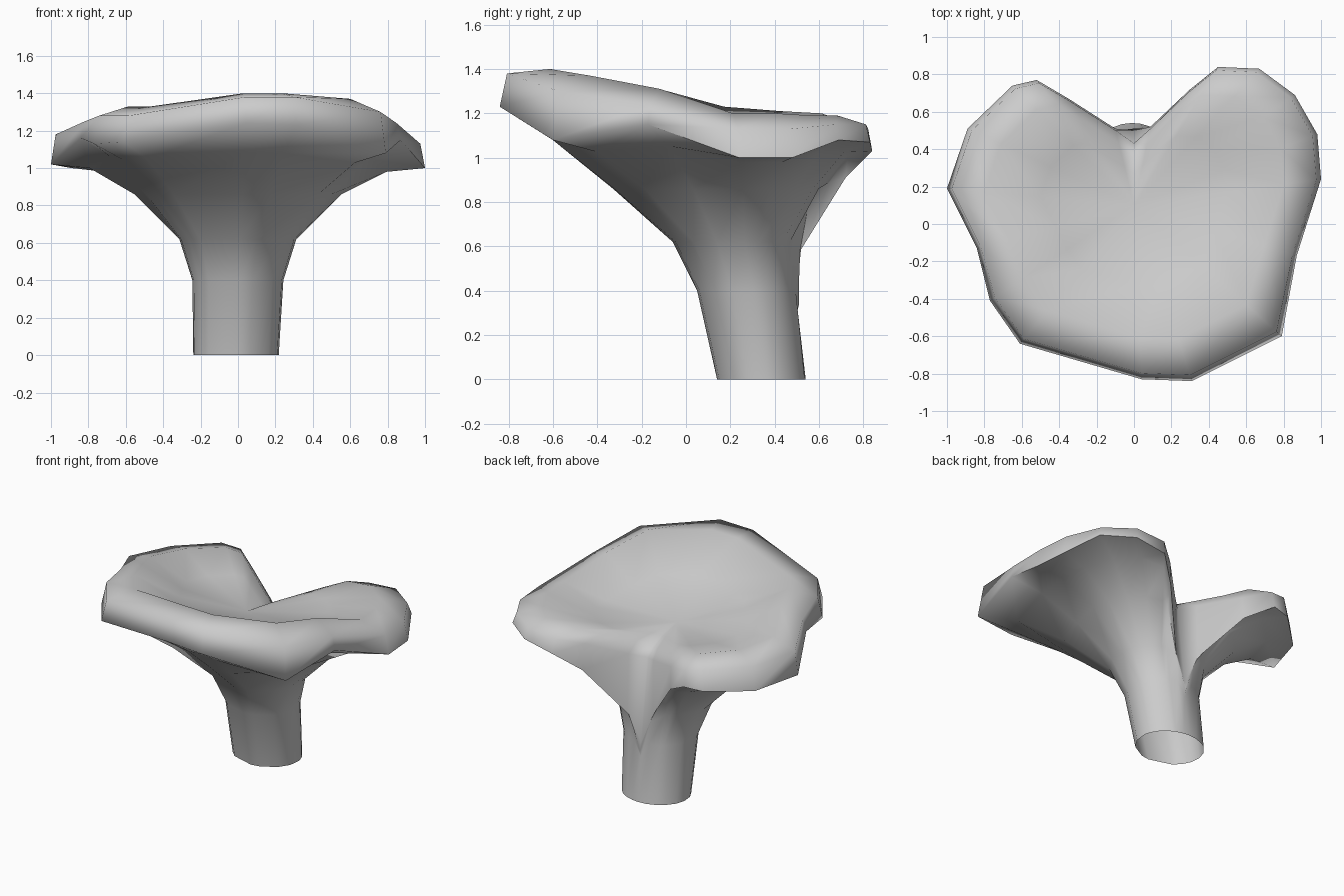
import bpy, bmesh, math

if "Cube" in bpy.data.objects:
    bpy.data.objects.remove(bpy.data.objects["Cube"])

# Cap rim seen from above, clockwise from the back notch: x, y, lower edge z, upper edge z
RIM = [
    (0.00, 0.44, 0.40, 0.97), (0.09, 0.52, 0.60, 1.00), (0.30, 0.72, 0.91, 1.09),
    (0.45, 0.84, 1.03, 1.13), (0.67, 0.83, 1.07, 1.15), (0.86, 0.69, 1.08, 1.15),
    (0.98, 0.48, 1.00, 1.13), (1.00, 0.24, 1.00, 1.13), (0.87, -0.17, 1.15, 1.24),
    (0.79, -0.60, 1.08, 1.30), (0.31, -0.84, 1.23, 1.38), (0.04, -0.83, 1.24, 1.38),
    (-0.61, -0.64, 1.14, 1.28), (-0.77, -0.41, 1.13, 1.28), (-0.84, -0.13, 1.16, 1.25),
    (-1.00, 0.19, 1.02, 1.18), (-0.89, 0.51, 1.00, 1.16), (-0.65, 0.74, 1.02, 1.16),
    (-0.52, 0.77, 1.03, 1.14), (-0.35, 0.67, 0.93, 1.08), (-0.10, 0.51, 0.62, 1.00),
]
CY = 0.10  # centre of the cap on y


def stem_ring(cx, cy, rx, ry, z, gap):
    # rings dip under the low point of the rim at the notch
    ring = []
    for x, y, zl, _ in RIM:
        a = math.atan2(y - CY, x)
        ring.append((cx + rx * math.cos(a), cy + ry * math.sin(a), min(z, zl - gap)))
    return ring


def flare_ring(neck, edge, t, height):
    return [(n[0] + (e[0] - n[0]) * t, n[1] + (e[1] - n[1]) * t, height(e[2]))
            for n, e in zip(neck, edge)]


def cap_ring(scale, front_scale, height):
    ring = []
    for x, y, _, zu in RIM:
        s = front_scale if y < -0.3 else scale
        ring.append((x * s, CY + (y - CY) * s, height(x, y, zu)))
    return ring


def shoulder(x, y, zu):  # height of the rounded inner edge of the rim
    if y < -0.7:
        return zu + 0.02
    if y > 0.6:
        return zu + 0.04
    return zu + (0.07 if x > 0 else 0.05)


# Stem, flaring underside, rim and dished top as one stack of rings
edge = [(x, y, zl) for x, y, zl, _ in RIM]
edge[0] = (0, 0.50, 0.40)  # the notch runs down to the stem
neck = stem_ring(0, 0.225, 0.315, 0.285, 0.62, 0.06)
rings = [
    stem_ring(-0.01, 0.34, 0.23, 0.20, 0.0, 0),
    stem_ring(0, 0.275, 0.245, 0.225, 0.40, 0.10),
    neck,
    flare_ring(neck, edge, 0.35, lambda z: min(0.86, z - 0.04)),
    flare_ring(neck, edge, 0.70, lambda z: min(1 + 0.35 * (z - 1), z - 0.02)),
    edge,
    cap_ring(0.975, 0.965, lambda x, y, zu: zu),
    cap_ring(0.80, 0.76, shoulder),
    cap_ring(0.50, 0.46, lambda x, y, zu: 1.09 + 0.4 * (shoulder(x, y, zu) - 1.09)),
]

bm = bmesh.new()
loops = [[bm.verts.new(p) for p in ring] for ring in rings]
n = len(RIM)
for low, high in zip(loops, loops[1:]):
    for i in range(n):
        j = (i + 1) % n
        bm.faces.new((low[j], low[i], high[i], high[j]))
middle = bm.verts.new((0, CY, 1.09))
for i in range(n):
    bm.faces.new((loops[-1][(i + 1) % n], loops[-1][i], middle))

mesh = bpy.data.meshes.new("mushroom")
bm.to_mesh(mesh)
bm.free()
mushroom = bpy.data.objects.new("mushroom", mesh)
bpy.context.collection.objects.link(mushroom)
bpy.context.view_layer.objects.active = mushroom
mushroom.select_set(True)
bpy.ops.object.shade_smooth_by_angle(angle=math.radians(80))
